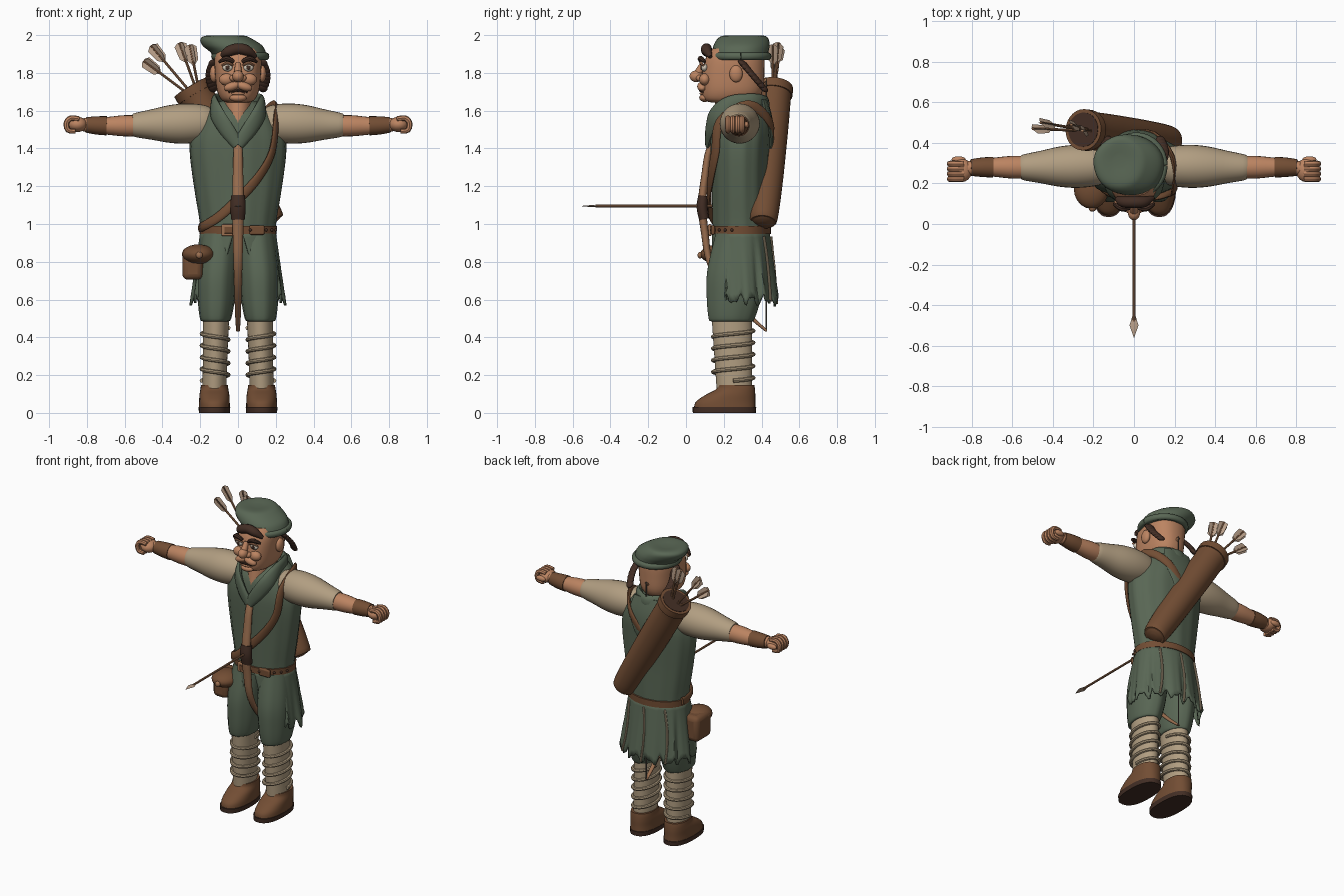
import bpy, bmesh, math
from math import sin, cos, pi, radians
from mathutils import Vector

if "Cube" in bpy.data.objects:
    bpy.data.objects.remove(bpy.data.objects["Cube"])
made = []


def material(name, r, g, b):
    m = bpy.data.materials.new(name)
    m.use_nodes = True
    m.diffuse_color = (r, g, b, 1)
    m.node_tree.nodes["Principled BSDF"].inputs["Base Color"].default_value = (r, g, b, 1)
    return m


GREEN = material("forest green cloth", .10, .135, .09)
LINEN = material("linen", .44, .34, .22)
SKIN = material("skin", .50, .23, .12)
LEATHER = material("brown leather", .17, .075, .034)
DARK = material("dark brown", .055, .027, .018)
WOOD = material("wood", .33, .16, .08)
FEATHER = material("pale feather", .50, .36, .26)
METAL = material("grey brown metal", .10, .085, .07)
WHITE = material("eye white", .65, .58, .48)


def finish(name, bm, mat):
    bmesh.ops.recalc_face_normals(bm, faces=bm.faces)
    me = bpy.data.meshes.new(name)
    bm.to_mesh(me)
    bm.free()
    me.materials.append(mat)
    ob = bpy.data.objects.new(name, me)
    bpy.context.collection.objects.link(ob)
    made.append(ob)
    return ob


def skin_rings(name, rings, mat, caps=True):
    bm = bmesh.new()
    rv = [[bm.verts.new(p) for p in ring] for ring in rings]
    n = len(rv[0])
    for a, b in zip(rv, rv[1:]):
        for i in range(n):
            bm.faces.new((a[i], a[(i + 1) % n], b[(i + 1) % n], b[i]))
    if caps:
        bm.faces.new(rv[0])
        bm.faces.new(rv[-1])
    return finish(name, bm, mat)


def smooth(rows, k):
    # Catmull-Rom interpolation of any tuples
    out = []
    for i in range(len(rows) - 1):
        a, b, c, d = rows[max(i - 1, 0)], rows[i], rows[i + 1], rows[min(i + 2, len(rows) - 1)]
        for j in range(k):
            t = j / k
            out.append(tuple(q + .5 * t * (r - p + t * (2*p - 5*q + 4*r - s + t * (3*(q - r) + s - p)))
                             for p, q, r, s in zip(a, b, c, d)))
    return out + [tuple(rows[-1])]


def loft(name, rows, mat, n=32, power=2.0, k=4, ripple=0, waves=9):
    # rows of (z, centre x, centre y, radius x, radius y)
    def ring(z, cx, cy, rx, ry):
        pts = []
        for i in range(n):
            a = 2 * pi * i / n
            c, s = cos(a), sin(a)
            f = 1 + ripple * sin(waves * a)
            pts.append((cx + f * rx * math.copysign(abs(c) ** (2 / power), c),
                        cy + f * ry * math.copysign(abs(s) ** (2 / power), s), z))
        return pts
    return skin_rings(name, [ring(*r) for r in smooth(rows, k)], mat)


def tube(name, rows, mat, n=12, k=4, flat=1.0, ref=(0, 0, 1)):
    # rows of (x, y, z, radius); ref is the flattened direction, None means outward from the body
    rows = smooth(rows, k)
    pts = [Vector(r[:3]) for r in rows]
    rings = []
    for i, p in enumerate(pts):
        t = (pts[min(i + 1, len(pts) - 1)] - pts[max(i - 1, 0)]).normalized()
        w = Vector(ref) if ref else Vector((p.x, p.y - .28, 0))
        w = (w - t * w.dot(t)).normalized()
        b = t.cross(w)
        rings.append([p + rows[i][3] * (cos(2*pi*j/n) * b + flat * sin(2*pi*j/n) * w) for j in range(n)])
    return skin_rings(name, rings, mat)


def ball(name, centre, size, mat, rot=(0, 0, 0)):
    bm = bmesh.new()
    bmesh.ops.create_uvsphere(bm, u_segments=20, v_segments=12, radius=1)
    ob = finish(name, bm, mat)
    ob.location, ob.scale, ob.rotation_euler = centre, size, rot
    return ob


def block(name, centre, size, mat, bevel=.01):
    bm = bmesh.new()
    bmesh.ops.create_cube(bm, size=1)
    bmesh.ops.scale(bm, vec=size, verts=bm.verts)
    ob = finish(name, bm, mat)
    ob.location = centre
    mod = ob.modifiers.new("bevel", "BEVEL")
    mod.width, mod.segments = bevel, 3
    return ob


# Legs, boots, arms, hands and the paired face parts
for s, side in ((-1, "right"), (1, "left")):
    x = .125 * s
    loft(side + "_sole", [(0, x, .203, .082, .167), (.03, x, .203, .084, .169)], DARK, power=2.4, k=1)
    loft(side + "_boot", [(.028, x, .205, .082, .163), (.06, x, .21, .081, .157), (.095, x, .235, .079, .132),
                          (.125, x, .262, .074, .103), (.148, x, .265, .071, .097)], LEATHER, power=2.3)
    loft(side + "_legging", [(.13, x, .255, .063, .093), (.3, x * .97, .25, .065, .1),
                             (.52, x * .93, .242, .07, .107)], LINEN)
    helix = [(x * .97 + s * .071 * cos(a), .25 + .107 * sin(a), .17 + .28 * a / (9 * pi), .011)
             for a in [i * pi / 10 for i in range(91)]]
    tube(side + "_leg_wrap", helix, LINEN, n=8, k=1)
    loft(side + "_breeches", [(.485, x * .95, .24, .07, .11), (.5, x * .95, .24, .083, .122),
                              (.6, x * .92, .25, .098, .142), (.75, x * .88, .26, .105, .15),
                              (.95, x * .75, .285, .1, .13)], GREEN, ripple=.015)
    tube(side + "_sleeve", [(s * u, .29 - .02 * u, 1.54 - .03 * u, r) for u, r in
         ((.12, .07), (.18, .096), (.27, .106), (.36, .1), (.46, .08), (.55, .062), (.552, .05))], LINEN, n=28)
    tube(side + "_forearm", [(s * .5, .28, 1.52, .055), (s * .6, .28, 1.52, .056), (s * .7, .28, 1.52, .046),
                             (s * .82, .275, 1.525, .035)], SKIN, n=20)
    tube(side + "_bracer", [(s * .695, .28, 1.52, .051), (s * .75, .28, 1.522, .048),
                            (s * .805, .278, 1.525, .041)], LEATHER, n=20)
    ball(side + "_palm", (s * .85, .265, 1.527), (.052, .058, .04), SKIN)
    for i in range(4):
        y = .222 + .025 * i
        tube(side + "_finger", [(s * .84, y, 1.556, .014), (s * .885, y, 1.56, .015), (s * .908, y, 1.535, .015),
                                (s * .9, y, 1.497, .014), (s * .86, y, 1.49, .012)], SKIN, n=8, k=3, ref=(0, 1, 0))
    ball(side + "_thumb", (s * .865, .318, 1.525), (.035, .016, .018), SKIN)

    ball(side + "_ear", (s * .128, .265, 1.795), (.022, .035, .045), SKIN)
    ball(side + "_cheek", (s * .06, .1, 1.765), (.04, .03, .032), SKIN)
    ball(side + "_moustache_pad", (s * .033, .085, 1.728), (.044, .026, .023), SKIN, (0, s * .3, 0))
    ball(side + "_nostril", (s * .025, .075, 1.772), (.02, .022, .018), SKIN)
    ball(side + "_eye", (s * .055, .097, 1.828), (.027, .018, .02), WHITE)
    ball(side + "_pupil", (s * .055, .081, 1.828), (.011, .005, .012), DARK)
    tube(side + "_eyelid", [(s * .027, .085, 1.84, .006), (s * .055, .078, 1.853, .008),
                            (s * .085, .092, 1.84, .006)], SKIN, n=8)
    tube(side + "_eyebrow", [(s * .022, .08, 1.858, .01), (s * .06, .077, 1.876, .015),
                             (s * .1, .1, 1.858, .008)], DARK, n=8)
    # Plaited hair behind each ear
    for i in range(8):
        t = i / 7
        ball(side + "_braid", (s * (.132 + .016 * sin(pi * t)), .305 + .105 * t, 1.845 - .125 * t),
             (.025, .036 - .006 * t, .015), DARK, (-.7, s * .35, 0))

# Head
loft("head", [(1.642, 0, .23, .055, .09), (1.658, 0, .235, .088, .14), (1.71, 0, .245, .112, .163),
              (1.8, 0, .25, .122, .165), (1.88, 0, .26, .125, .155), (1.93, 0, .27, .11, .13)], SKIN, power=2.4)
loft("neck", [(1.46, 0, .2, .03, .07), (1.55, 0, .24, .065, .1), (1.68, 0, .26, .075, .1)], SKIN)
ball("nose", (0, .055, 1.782), (.03, .036, .031), SKIN)
tube("nose_bridge", [(0, .09, 1.85, .014), (0, .07, 1.81, .02), (0, .055, 1.785, .02)], SKIN, ref=(1, 0, 0))
tube("mouth", [(-.05, .09, 1.7, .006), (0, .077, 1.706, .008), (.05, .09, 1.7, .006)], DARK, n=8)
ball("lower_lip", (0, .09, 1.691), (.035, .018, .011), SKIN)
ball("chin", (0, .1, 1.668), (.045, .03, .022), SKIN)
tube("forelock", [(-.085, .125, 1.89, .012), (-.055, .11, 1.912, .027), (0, .108, 1.928, .029),
                  (.05, .11, 1.917, .027), (.095, .13, 1.885, .01)], DARK)

# Cap leaning to its right
loft("cap_crown", [(1.875, .015, .285, .138, .145), (1.91, .0, .287, .147, .148), (1.945, -.03, .292, .158, .148),
                   (1.98, -.062, .3, .137, .135), (1.997, -.068, .305, .1, .105), (1.992, -.07, .31, .03, .03)],
     GREEN, ripple=.012, waves=5)
tube("cap_band", [(.012 + .137 * cos(a), .29 + .145 * sin(a), 1.888, .017)
                  for a in [i * pi / 16 for i in range(33)]], GREEN, k=1, flat=1.2)

# Tunic, hood and belt
loft("tunic", [(.93, 0, .29, .2, .148), (1.0, 0, .29, .2, .15), (1.2, 0, .287, .232, .152),
               (1.38, 0, .287, .254, .158), (1.48, 0, .29, .245, .16), (1.57, 0, .295, .2, .15),
               (1.635, 0, .31, .13, .12), (1.65, 0, .31, .09, .1)], GREEN, n=56, ripple=.013, waves=13)
half = [(.0, .115, 1.42, .03), (.06, .125, 1.5, .042), (.11, .16, 1.58, .048), (.125, .24, 1.635, .045),
        (.1, .36, 1.645, .045), (0, .42, 1.63, .05)]
tube("hood_collar", half + [(-a, b, c, d) for a, b, c, d in half[-2::-1]], GREEN, k=5, flat=.45, ref=None)
tube("hood_back", [(0, .41, 1.66, .1), (0, .435, 1.55, .12), (0, .45, 1.43, .07), (0, .435, 1.34, .015)],
     GREEN, flat=.2, ref=(0, 1, 0))
loft("belt", [(.948, 0, .29, .204, .16), (.99, 0, .29, .206, .161)], LEATHER, k=1)
block("buckle", (-.045, .126, .968), (.085, .018, .062), WOOD, .006)
block("buckle_gap", (-.045, .117, .968), (.055, .008, .034), LEATHER, .002)
block("belt_plate", (.1, .143, .968), (.08, .02, .05), LEATHER, .008)
for i in range(5):
    a = -1.25 + .24 * i
    ball("belt_stud", (.208 * cos(a), .29 + .164 * sin(a), .968), (.008, .008, .008), DARK)


def skirt(a, t):
    f = 1 + .045 * t * sin(11 * a) + .02 * t * sin(23 * a)
    z = .965 - t * (.365 + .022 * sin(17 * a) + .015 * sin(29 * a))
    return Vector((f * (.2 + .045 * t) * cos(a), .29 + .012 * t + f * (.153 + .033 * t) * sin(a), z))


# Ragged skirt, open at the front
bm = bmesh.new()
cols, steps = 96, 10
grid = []
for j in range(steps + 1):
    t = j / steps
    gap = radians(6 + 28 * t)
    grid.append([bm.verts.new(skirt(-pi / 2 + gap + (2 * pi - 2 * gap) * i / cols, t)) for i in range(cols + 1)])
for a, b in zip(grid, grid[1:]):
    for i in range(cols):
        bm.faces.new((a[i], a[i + 1], b[i + 1], b[i]))
finish("skirt", bm, GREEN).modifiers.new("cloth", "SOLIDIFY").thickness = .012
for angle in (48, 88, 128):
    pts = [skirt(radians(angle + 5 * sin(3 * t)), t) for t in (.08, .3, .5, .75, .97)]
    tube("skirt_lacing", [(*(p + Vector((p.x, p.y - .29, 0)) * .03), .007) for p in pts], LINEN, n=8, ref=None)

# Shoulder strap and pouch
tube("shoulder_strap", [(-.02, .45, 1.4, .026), (.1, .445, 1.54, .026), (.19, .33, 1.63, .026),
                        (.2, .18, 1.54, .026), (.18, .155, 1.38, .026), (.11, .132, 1.25, .026),
                        (0, .122, 1.13, .026), (-.1, .137, 1.04, .026), (-.18, .2, .99, .026),
                        (-.2, .33, .98, .026)], LEATHER, flat=.45, ref=None)
block("pouch", (-.24, .22, .79), (.11, .16, .17), LEATHER, .03)
ball("pouch_flap", (-.21, .175, .84), (.087, .1, .052), LEATHER)
ball("pouch_toggle", (-.205, .075, .835), (.018, .014, .018), WOOD)

# Quiver with arrows
low, high = Vector((.165, .41, 1.035)), Vector((-.25, .465, 1.725))
tube("quiver", [(*low.lerp(high, t), r) for t, r in ((-.05, .02), (-.035, .055), (0, .076), (.3, .088),
     (.7, .094), (.93, .095), (.94, .102), (1, .102))], LEATHER, n=28, ref=(0, 1, 0))
tube("quiver_mouth", [(*low.lerp(high, t), .085) for t in (.99, 1.003)], DARK, n=28, k=1, ref=(0, 1, 0))
for x, y, z in ((-.5, .47, 1.865), (-.46, .5, 1.945), (-.31, .49, 1.96), (-.255, .46, 1.95)):
    tip, root = Vector((x, y, z)), low.lerp(high, .9) + Vector((.1 * (x + .38), 0, 0))
    along = (tip - root).normalized()
    tube("quiver_arrow", [(*root, .007), (*tip, .007)], WOOD, n=8, k=1, ref=(0, 1, 0))
    for ref in ((0, 1, 0), (1, .6, 0)):
        tube("fletching", [(*(tip - along * d), r) for d, r in ((.11, .006), (.085, .028), (.015, .033), (0, .012))],
             FEATHER, n=4, k=1, flat=.1, ref=ref)

# Bow held upright at the chest, with string and drawn arrow
limb = [(0, .085, 1.1, .022), (0, .1, .95, .02), (0, .125, .8, .017), (0, .2, .66, .014),
        (0, .33, .52, .011), (0, .425, .435, .007)]
bow = [(x, y, 2.2 - z, r) for x, y, z, r in limb[:0:-1]] + limb
tube("bow", bow, WOOD, flat=1.4, ref=(1, 0, 0))
tube("bow_grip", [(0, .092, 1.15, .027), (0, .086, 1.09, .03), (0, .096, 1.025, .027)], DARK, flat=1.35, ref=(1, 0, 0))
tube("bow_string", [(0, .425, .43, .004), (0, .425, 1.77, .004)], METAL, n=8, k=1, ref=(1, 0, 0))
tube("drawn_arrow_shaft", [(0, -.48, 1.095, .007), (0, .42, 1.095, .007)], WOOD, n=8, k=1)
tube("drawn_arrow_head", [(0, -.56, 1.095, .001), (0, -.5, 1.095, .022), (0, -.45, 1.095, .007)],
     FEATHER, n=4, k=1, flat=.25)

# Smooth shading with sharp edges kept
bpy.ops.object.select_all(action="DESELECT")
for ob in made:
    ob.select_set(True)
bpy.context.view_layer.objects.active = made[0]
bpy.ops.object.shade_smooth_by_angle(angle=radians(42))
